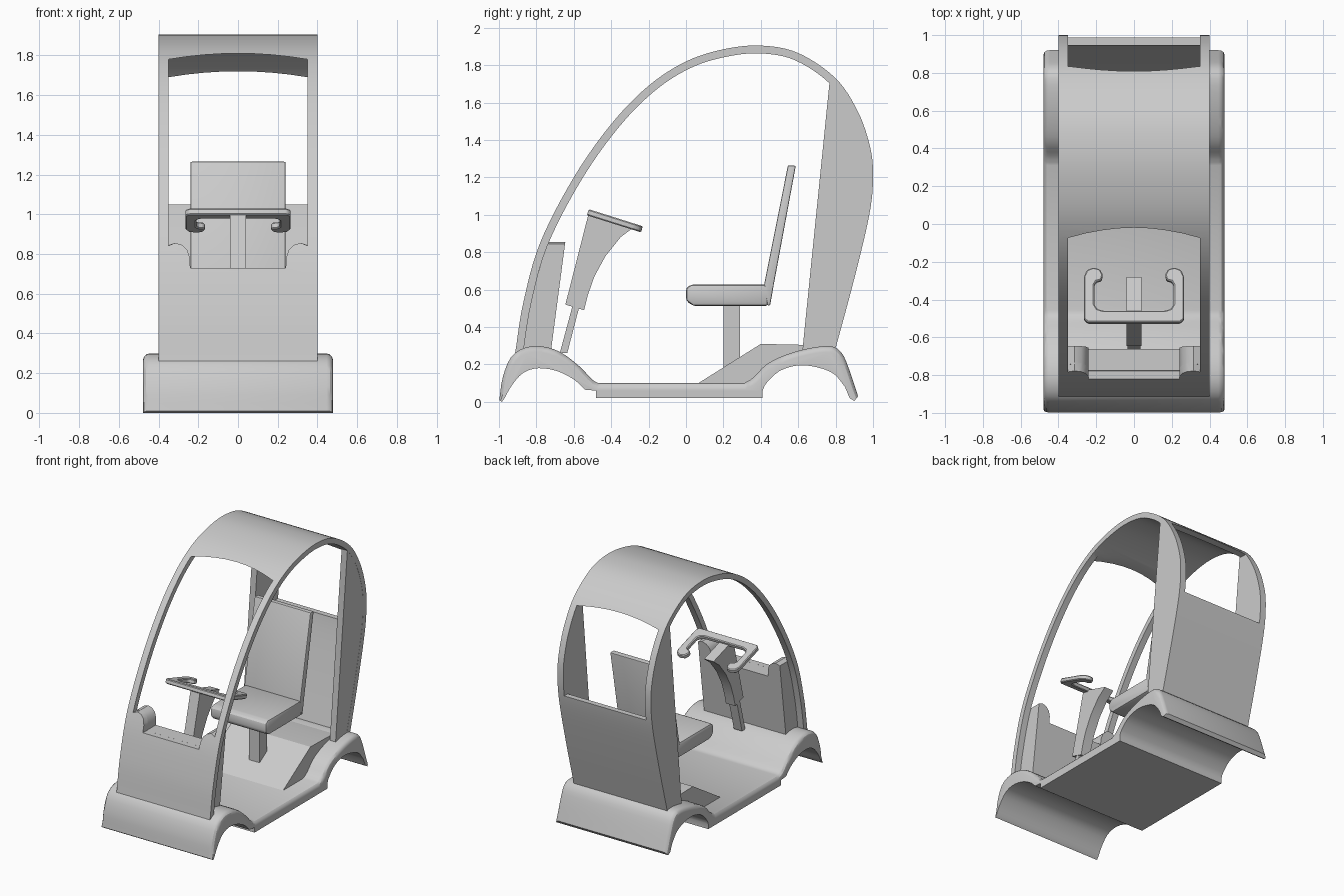
import bpy, bmesh, math
from mathutils import Vector, Matrix

if "Cube" in bpy.data.objects:
    bpy.data.objects.remove(bpy.data.objects["Cube"])


def spline(pts, n=6):
    """Smooth curve through 2D control points."""
    p = [Vector(q) for q in pts]
    p = [2 * p[0] - p[1]] + p + [2 * p[-1] - p[-2]]
    out = []
    for i in range(1, len(p) - 2):
        a, b, c, d = p[i - 1:i + 3]
        for k in range(n):
            t = k / n
            out.append(0.5 * (2 * b + (c - a) * t + (2 * a - 5 * b + 4 * c - d) * t * t
                              + (3 * b - a - 3 * c + d) * t ** 3))
    return out + [p[-2]]


def prism(name, prof, lo, hi, axis='x', bevel=0, edge_count=None, segs=2):
    """Extrude a closed 2D profile along an axis, optionally rounding its rims."""
    place = {'x': lambda a, b, h: (h, a, b), 'y': lambda a, b, h: (a, h, b),
             'z': lambda a, b, h: (a, b, h)}[axis]
    bm = bmesh.new()
    r0, r1 = ([bm.verts.new(place(q[0], q[1], h)) for q in prof] for h in (lo, hi))
    n = len(prof)
    bm.faces.new(r0)
    bm.faces.new(r1[::-1])
    for i in range(n):
        j = (i + 1) % n
        bm.faces.new((r0[j], r0[i], r1[i], r1[j]))
    bmesh.ops.recalc_face_normals(bm, faces=bm.faces)
    if bevel:
        if edge_count:
            edges = [bm.edges.get((r[i], r[i + 1])) for r in (r0, r1) for i in range(*edge_count)]
        else:
            edges = bm.edges[:]
        bmesh.ops.bevel(bm, geom=edges, offset=bevel, segments=segs, profile=0.5,
                        affect='EDGES', clamp_overlap=not edge_count)
    me = bpy.data.meshes.new(name)
    bm.to_mesh(me)
    bm.free()
    ob = bpy.data.objects.new(name, me)
    bpy.context.collection.objects.link(ob)
    return ob


def activate(ob):
    bpy.ops.object.select_all(action='DESELECT')
    ob.select_set(True)
    bpy.context.view_layer.objects.active = ob


def cut(ob, cutter):
    m = ob.modifiers.new("cut", 'BOOLEAN')
    m.operation, m.solver, m.object = 'DIFFERENCE', 'EXACT', cutter
    activate(ob)
    bpy.ops.object.modifier_apply(modifier=m.name)


def mirrored(half):
    return half + [(-x, y) for x, y in reversed(half) if abs(x) > 1e-6]


# canopy: one bent strip running from nose over the roof and down the back
outer = spline([(-0.915, 0.25), (-0.87, 0.53), (-0.78, 0.85), (-0.6, 1.2), (-0.4, 1.485),
                (-0.2, 1.69), (0, 1.82), (0.2, 1.885), (0.4, 1.905), (0.6, 1.865), (0.8, 1.73),
                (0.92, 1.55), (0.985, 1.36), (1.0, 1.2), (0.98, 1.0), (0.9, 0.66), (0.79, 0.25)])
inner = []
for i, p in enumerate(outer):
    t = (outer[min(i + 1, len(outer) - 1)] - outer[max(i - 1, 0)]).normalized()
    inner.append(p + 0.042 * Vector((t.y, -t.x)))
canopy = prism("canopy_shell", outer + inner[::-1], -0.4, 0.4)

# front dashboard wall behind the nose
dash = prism("front_wall", [(-0.885, 0.25), (-0.835, 0.53), (-0.74, 0.857), (-0.645, 0.857), (-0.725, 0.25)],
             -0.35, 0.35)

# windscreen and rear window openings
bump = [(0.24, 0.73), (0.242, 0.78), (0.255, 0.82), (0.28, 0.845), (0.315, 0.856), (0.35, 0.842)]
front_top = [(x, 1.81 - 0.03 * (x / 0.35) ** 2) for x in (0.35, 0.26, 0.17, 0.085, 0)]
rear_top = [(x, z - 0.09) for x, z in front_top]
wind_cut = prism("windscreen_cutter", mirrored(bump + front_top), -1.1, 0.3, 'y')
rear_cut = prism("rear_window_cutter", mirrored([(0.35, 1.05)] + rear_top), 0.65, 1.1, 'y')
cut(canopy, wind_cut)
cut(canopy, rear_cut)
dash_cut = prism("dash_cutter", mirrored([(0.24, 0.73)] + bump[1:-1] + [(0.36, 0.842), (0.36, 1)]),
                 -1.1, -0.5, 'y')
cut(dash, dash_cut)
for c in (wind_cut, rear_cut, dash_cut):
    bpy.data.objects.remove(c)

# rear side panels filling in to the back of the canopy
edge = [p for p in outer if p.x > 0.765 and p.y < 1.76]
panel = [(0.62, 0.25), (0.77, 1.735)] + [p - Vector((0.003, 0)) for p in edge]
for s, side in ((1, "right"), (-1, "left")):
    prism("rear_panel_" + side, panel, *sorted((s * 0.35, s * 0.399)))

# floor pan with both wheel arches
top = (spline([(-0.998, 0.01), (-0.98, 0.13), (-0.935, 0.24), (-0.86, 0.29), (-0.77, 0.297),
               (-0.67, 0.265), (-0.57, 0.19), (-0.49, 0.11), (-0.44, 0.1)], 3)
       + spline([(0.31, 0.1), (0.36, 0.13), (0.43, 0.2), (0.53, 0.25), (0.65, 0.285), (0.77, 0.298),
                 (0.83, 0.265), (0.87, 0.18), (0.92, 0.03)], 3))
under = ([(0.9, 0.005), (0.875, 0.02)]
         + spline([(0.85, 0.08), (0.79, 0.15), (0.7, 0.185), (0.6, 0.195), (0.5, 0.165),
                   (0.43, 0.1), (0.41, 0.06)], 3)
         + [(0.41, 0.02), (-0.48, 0.02), (-0.48, 0.06)]
         + spline([(-0.54, 0.065), (-0.6, 0.12), (-0.69, 0.165), (-0.79, 0.18), (-0.87, 0.155),
                   (-0.93, 0.09), (-0.97, 0.02), (-0.985, 0.0)], 3))
prism("floor_and_fenders", top + under, -0.478, 0.478, bevel=0.032,
      edge_count=(0, len(top) - 1), segs=3)

# battery hump under the seat
prism("battery_hump", [(0.05, 0.09), (0.4, 0.31), (0.62, 0.305), (0.8, 0.28), (0.7, 0.25), (0.3, 0.09)],
      -0.34, 0.34)

# seat
prism("seat_post", [(0.2, 0.17), (0.2, 0.53), (0.29, 0.53), (0.29, 0.22)], -0.045, 0.045)
prism("seat_cushion", [(0, 0.54), (0, 0.61), (0.03, 0.628), (0.45, 0.628), (0.44, 0.512), (0.04, 0.512)],
      -0.24, 0.24, bevel=0.018)
prism("seat_back", [(0.435, 0.515), (0.418, 0.628), (0.545, 1.265), (0.587, 1.262), (0.468, 0.62), (0.45, 0.515)],
      -0.24, 0.24, bevel=0.014)

# steering column
prism("steering_stem", [(-0.675, 0.26), (-0.605, 0.52), (-0.57, 0.51), (-0.635, 0.26)], -0.035, 0.035)
prism("steering_column", [(-0.645, 0.52), (-0.52, 1.01), (-0.28, 0.935), (-0.29, 0.925), (-0.35, 0.88),
                          (-0.43, 0.78), (-0.49, 0.67), (-0.525, 0.57), (-0.545, 0.49)], -0.04, 0.04)

# handlebar with inward hooked grips
half = [(0, 0), (0.245, 0), (0.265, 0.02), (0.265, 0.255), (0.25, 0.29), (0.215, 0.305), (0.18, 0.295),
        (0.165, 0.265), (0.172, 0.235), (0.2, 0.228), (0.21, 0.21), (0.21, 0.1), (0.195, 0.075),
        (0.165, 0.065), (0, 0.065)]
bar = prism("handlebar", mirrored(half), -0.034, 0, 'z', bevel=0.006, segs=1)
bar.data.transform(Matrix.Translation((0, -0.52, 1.03)) @ Matrix.Rotation(math.radians(-17.5), 4, 'X'))

for ob in list(bpy.context.collection.objects):
    activate(ob)
    bpy.ops.object.shade_smooth_by_angle(angle=math.radians(30))
